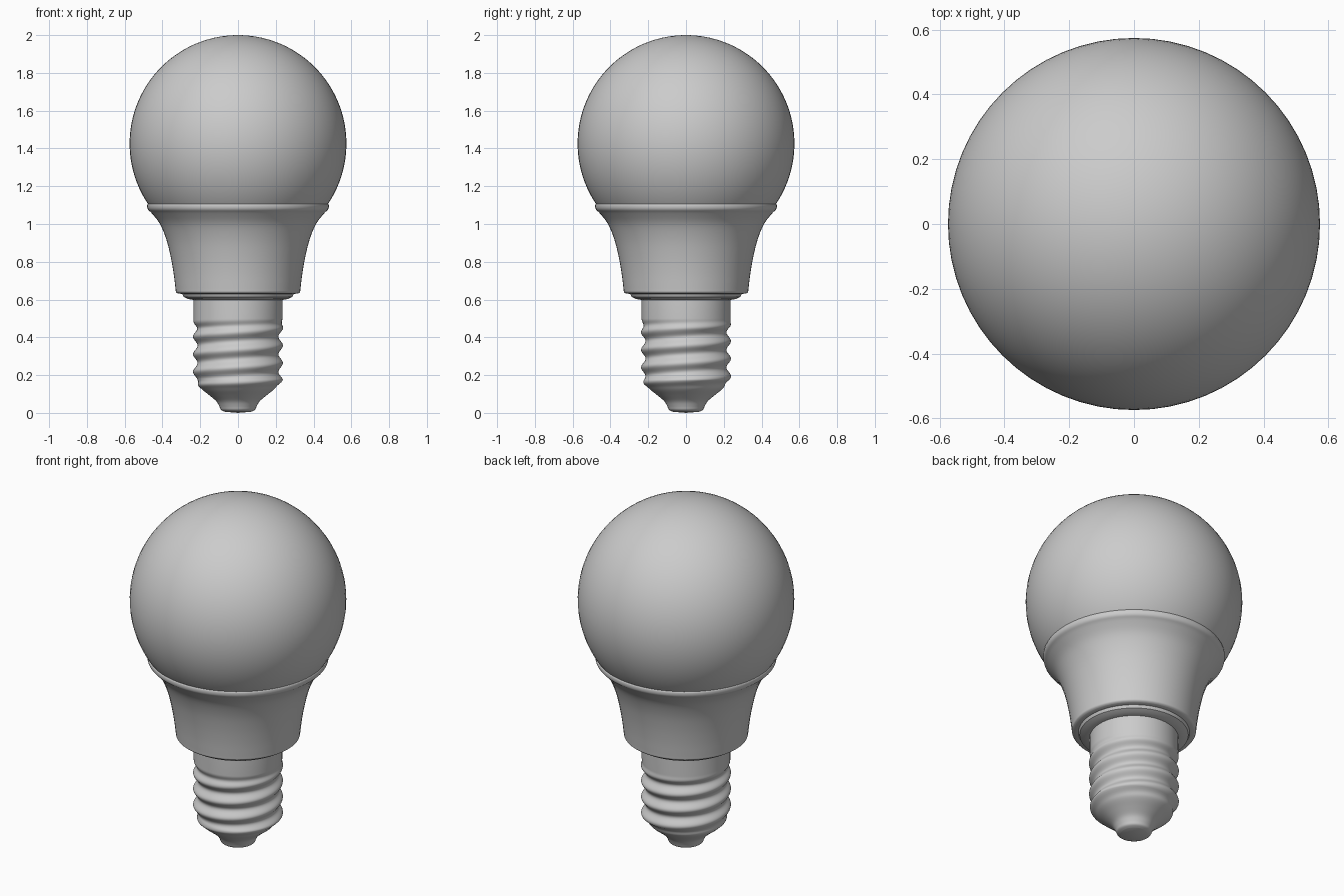
import bpy
import bmesh
import math

SEGMENTS = 64

default = bpy.data.objects.get("Cube")
if default:
    bpy.data.objects.remove(default, do_unlink=True)

grey = bpy.data.materials.new("plain grey")
grey.use_nodes = True
colour = (0.6, 0.6, 0.6, 1)
grey.diffuse_color = colour
grey.node_tree.nodes["Principled BSDF"].inputs["Base Color"].default_value = colour


def lathe(name, profile, offset=None, sharp=40):
    """Spin (radius, z) points listed bottom to top; offset(z, angle) varies the radius."""
    bm = bmesh.new()
    rings = []
    for r, z in profile:
        if r == 0:
            rings.append([bm.verts.new((0, 0, z))] * SEGMENTS)
            continue
        ring = []
        for i in range(SEGMENTS):
            a = math.tau * i / SEGMENTS
            rr = r + (offset(z, a) if offset else 0)
            ring.append(bm.verts.new((rr * math.cos(a), rr * math.sin(a), z)))
        rings.append(ring)
    for low, high in zip(rings, rings[1:]):
        for i in range(SEGMENTS):
            j = (i + 1) % SEGMENTS
            corners = dict.fromkeys((low[i], low[j], high[j], high[i]))
            bm.faces.new(list(corners))
    mesh = bpy.data.meshes.new(name)
    bm.to_mesh(mesh)
    bm.free()
    mesh.materials.append(grey)
    obj = bpy.data.objects.new(name, mesh)
    bpy.context.collection.objects.link(obj)
    bpy.ops.object.select_all(action="DESELECT")
    obj.select_set(True)
    bpy.context.view_layer.objects.active = obj
    bpy.ops.object.shade_smooth_by_angle(angle=math.radians(sharp))
    return obj


def smooth_path(points, steps=4):
    """Catmull-Rom curve through profile points."""
    pts = [points[0]] + points + [points[-1]]
    path = []
    for a, b, c, d in zip(pts, pts[1:], pts[2:], pts[3:]):
        for s in range(steps):
            t = s / steps
            path.append(tuple(
                0.5 * (2 * q + (r - p) * t + (2 * p - 5 * q + 4 * r - s4) * t * t
                       + (3 * q - p - 3 * r + s4) * t ** 3)
                for p, q, r, s4 in zip(a, b, c, d)))
    return path + [points[-1]]


def ramp(z, start, end):
    t = min(1, max(0, (z - start) / (end - start)))
    return t * t * (3 - 2 * t)


# Globe: sphere cut off where it enters the housing
R, CENTRE = 0.574, 1.426
start = -math.radians(37)
globe = []
for i in range(41):
    a = start + (math.pi / 2 - start) * i / 40
    globe.append((R * math.cos(a) if i < 40 else 0, CENTRE + R * math.sin(a)))
lathe("globe", globe)

# Housing: stepped underside, flared wall and rounded rim bead
underside = [(0.2, 0.598), (0.235, 0.598), (0.265, 0.603), (0.288, 0.614), (0.295, 0.63), (0.318, 0.632)]
wall = smooth_path([(0.318, 0.632), (0.328, 0.64), (0.331, 0.66), (0.341, 0.74), (0.357, 0.83),
                    (0.38, 0.92), (0.413, 1.0), (0.455, 1.055), (0.476, 1.076),
                    (0.481, 1.095), (0.476, 1.108), (0.455, 1.115)])
lathe("housing", underside + wall[1:])

# Screw cap: plain neck, right-handed thread, tapered end and contact
PITCH, CREST = 0.093, 0.45


def thread(z, angle):
    fade = ramp(z, 0.125, 0.17) * (1 - ramp(z, 0.44, 0.5))
    return 0.012 * fade * math.cos(math.tau * (z - CREST) / PITCH - angle)


taper = smooth_path([(0.07, 0.006), (0.09, 0.016), (0.099, 0.035), (0.115, 0.062), (0.15, 0.092),
                     (0.188, 0.122), (0.212, 0.148), (0.226, 0.175)])
barrel = []
for i in range(1, 57):
    z = 0.175 + 0.325 * i / 56
    barrel.append((0.226 + 0.009 * ramp(z, 0.43, 0.5), z))
lathe("screw_cap", [(0, 0)] + taper + barrel + [(0.235, 0.605)], thread, 60)
